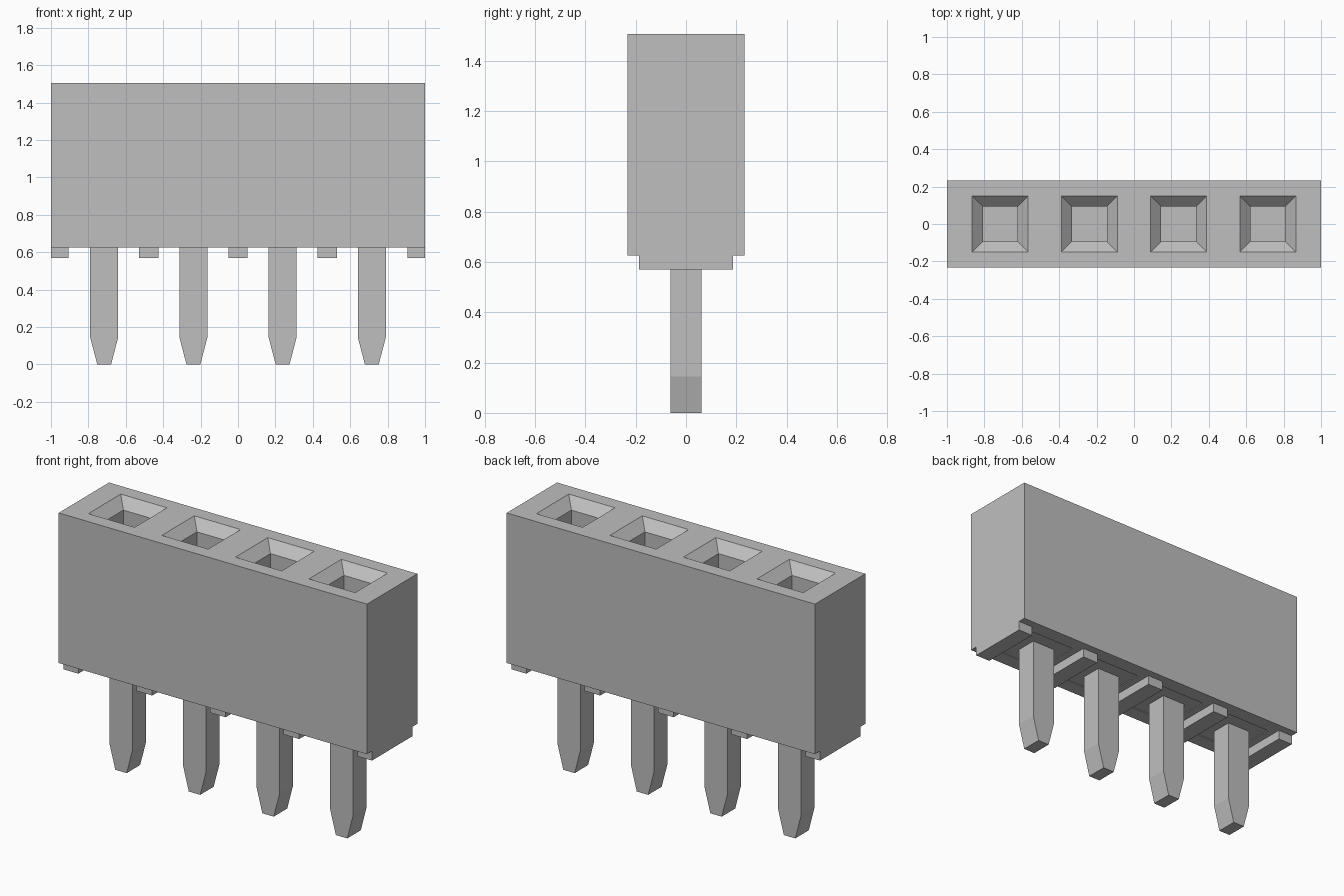
import bpy, bmesh
from mathutils import Matrix

default = bpy.data.objects.get("Cube")
if default:
    bpy.data.objects.remove(default, do_unlink=True)

GREY = (0.52, 0.52, 0.52, 1.0)
grey = bpy.data.materials.new("plain grey")
grey.use_nodes = True
grey.diffuse_color = GREY
grey.node_tree.nodes["Principled BSDF"].inputs["Base Color"].default_value = GREY

PITCH = 0.477
HALF_DEPTH = 0.233
BODY_BOTTOM, BODY_TOP = 0.625, 1.505
RIB_BOTTOM = 0.57
SLOTS = [(i - 1.5) * PITCH for i in range(4)]


def loft(name, x, sections):
    """Stack of rectangles (z, half x, half y) joined into one closed solid."""
    bm = bmesh.new()
    rings = [[bm.verts.new((x + sx * hx, sy * hy, z))
              for sx, sy in ((-1, -1), (1, -1), (1, 1), (-1, 1))]
             for z, hx, hy in sections]
    bm.faces.new(rings[0][::-1])
    bm.faces.new(rings[-1])
    for low, high in zip(rings, rings[1:]):
        for i in range(4):
            j = (i + 1) % 4
            bm.faces.new((low[i], low[j], high[j], high[i]))
    mesh = bpy.data.meshes.new(name)
    bm.to_mesh(mesh)
    bm.free()
    mesh.materials.append(grey)
    obj = bpy.data.objects.new(name, mesh)
    bpy.context.collection.objects.link(obj)
    return obj


def cut(target, cutter):
    mod = target.modifiers.new("cut", 'BOOLEAN')
    mod.operation = 'DIFFERENCE'
    mod.solver = 'EXACT'
    mod.object = cutter
    cutter.hide_render = True
    cutter.hide_set(True)


# Housing block
housing = loft("housing", 0, [(BODY_BOTTOM, 1, HALF_DEPTH), (BODY_TOP, 1, HALF_DEPTH)])

for n, x in enumerate(SLOTS, 1):
    # Square socket with a funnel mouth
    cut(housing, loft(f"socket_cutter_{n}", x, [
        (0.85, 0.093, 0.093), (BODY_TOP - 0.057, 0.093, 0.093),
        (BODY_TOP, 0.15, 0.15), (BODY_TOP + 0.1, 0.15, 0.15)]))
    # Shallow square seat under the housing
    cut(housing, loft(f"seat_cutter_{n}", x, [
        (BODY_BOTTOM - 0.1, 0.145, 0.145), (BODY_BOTTOM + 0.005, 0.145, 0.145)]))
    # Pin tapered in width towards its tip
    loft(f"pin_{n}", x, [(0, 0.037, 0.0625), (0.145, 0.075, 0.0625),
                         (BODY_BOTTOM + 0.03, 0.075, 0.0625)])

# Standoff ribs between the pins and at both ends
for n, x in enumerate((-0.9525, -PITCH, 0, PITCH, 0.9525), 1):
    half = 0.0475 if abs(x) > 0.9 else 0.051
    loft(f"standoff_rib_{n}", x, [(RIB_BOTTOM, half, 0.187), (BODY_BOTTOM, half, 0.187)])

# Bake the cuts and drop the cutters
bpy.context.view_layer.update()
graph = bpy.context.evaluated_depsgraph_get()
baked = bpy.data.meshes.new_from_object(housing.evaluated_get(graph))
cutters = [m.object for m in housing.modifiers]
housing.modifiers.clear()
housing.data = baked
for cutter in cutters:
    bpy.data.objects.remove(cutter, do_unlink=True)
